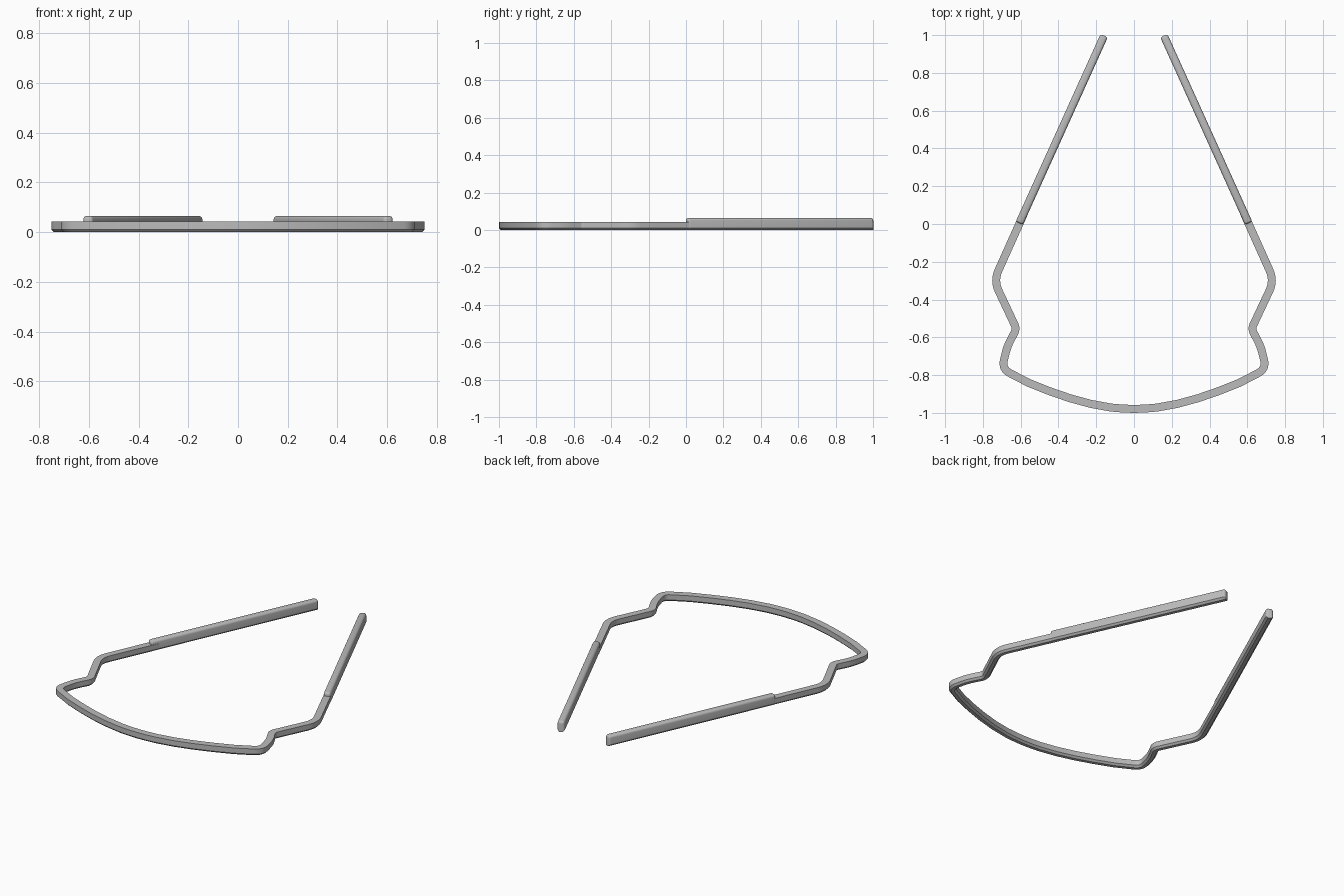
import bpy, bmesh, math
from mathutils import Vector

if "Cube" in bpy.data.objects:
    bpy.data.objects.remove(bpy.data.objects["Cube"], do_unlink=True)

WIDTH, WIRE_H, GRIP_H, CHAMFER = 0.042, 0.043, 0.065, 0.011

grey = bpy.data.materials.new("steel grey")
grey.use_nodes = True
colour = (0.5, 0.5, 0.5, 1)
grey.diffuse_color = colour
grey.node_tree.nodes["Principled BSDF"].inputs["Base Color"].default_value = colour


def finish(bm, name, angle=25):
    bmesh.ops.recalc_face_normals(bm, faces=bm.faces)
    mesh = bpy.data.meshes.new(name)
    bm.to_mesh(mesh)
    bm.free()
    mesh.materials.append(grey)
    obj = bpy.data.objects.new(name, mesh)
    bpy.context.collection.objects.link(obj)
    bpy.ops.object.select_all(action='DESELECT')
    obj.select_set(True)
    bpy.context.view_layer.objects.active = obj
    bpy.ops.object.shade_smooth_by_angle(angle=math.radians(angle))
    return obj


def rounded_path(corners, steps=8):
    """Corners are (x, y, cut length); each is eased with a quadratic curve."""
    pts = [Vector(c[:2]) for c in corners]
    path = [pts[0]]
    for i in range(1, len(pts) - 1):
        p, cut = pts[i], corners[i][2]
        a = p + (pts[i - 1] - p).normalized() * cut
        b = p + (pts[i + 1] - p).normalized() * cut
        for k in range(steps + 1):
            t = k / steps
            path.append(a * (1 - t) ** 2 + p * 2 * t * (1 - t) + b * t * t)
    return path + [pts[-1]]


def sweep(path, section, name):
    """Sweep a cross-section along a flat path with mitred joints."""
    bm = bmesh.new()
    rings = []
    for i, p in enumerate(path):
        before = (p - path[i - 1]).normalized() if i else None
        after = (path[i + 1] - p).normalized() if i < len(path) - 1 else None
        d1, d2 = before or after, after or before
        t = (d1 + d2).normalized()
        side = Vector((-t.y, t.x)) / max(t.dot(d1), 0.5)
        rings.append([bm.verts.new((p.x + side.x * u, p.y + side.y * u, z))
                      for u, z in section])
    n = len(section)
    for r, s in zip(rings, rings[1:]):
        for k in range(n):
            bm.faces.new((r[k], r[(k + 1) % n], s[(k + 1) % n], s[k]))
    bm.faces.new(rings[0])
    bm.faces.new(rings[-1])
    return finish(bm, name)


# Bent frame: right half, bow at the front, mirrored to the left half
half = rounded_path([(-0.585, 0.05, 0), (-0.742, -0.30, 0.06), (-0.622, -0.555, 0.025),
                     (-0.672, -0.65, 0.04), (-0.698, -0.765, 0.05)])[:-1]
half += rounded_path([(-0.672, -0.65, 0), (-0.70, -0.768, 0.05), (-0.56, -0.838, 0)])[1:-1]
bow = [(-0.56, -0.840), (-0.45, -0.884), (-0.34, -0.922), (-0.23, -0.952),
       (-0.12, -0.972), (-0.06, -0.977)]
half += [Vector(p) for p in bow]
full = half + [Vector((0, -0.979))] + [Vector((-p.x, p.y)) for p in reversed(half)]
h = WIDTH / 2
wire_section = [(-h, WIRE_H), (-h, CHAMFER), (-h + CHAMFER, 0),
                (h - CHAMFER, 0), (h, CHAMFER), (h, WIRE_H)]
sweep(full, wire_section, "bent_frame")


# Taller rounded grips on the ends of the frame
def grip(sign, name):
    start, end = Vector((sign * 0.607, 0.004, 0)), Vector((sign * 0.158, 0.997, 0))
    axis = end - start
    bm = bmesh.new()
    bmesh.ops.create_cube(bm, size=1)
    for v in bm.verts:
        v.co.x *= WIDTH
        v.co.y *= axis.length
        v.co.z = (v.co.z + 0.5) * GRIP_H
    # Chamfer the two long bottom edges
    low = [e for e in bm.edges if all(v.co.z < 0.001 for v in e.verts)
           and abs(e.verts[0].co.y - e.verts[1].co.y) > 0.1]
    bmesh.ops.bevel(bm, geom=low, offset=CHAMFER, segments=1, affect='EDGES')
    # Round the top rim and the upright corners
    rim = [e for e in bm.edges if any(v.co.z > GRIP_H - 0.001 for v in e.verts)]
    bmesh.ops.bevel(bm, geom=rim, offset=0.014, segments=4, profile=0.5, affect='EDGES')
    obj = finish(bm, name, 35)
    obj.location = (start + end) / 2
    obj.rotation_euler.z = math.atan2(-axis.x, axis.y)


grip(-1, "right_grip")
grip(1, "left_grip")
